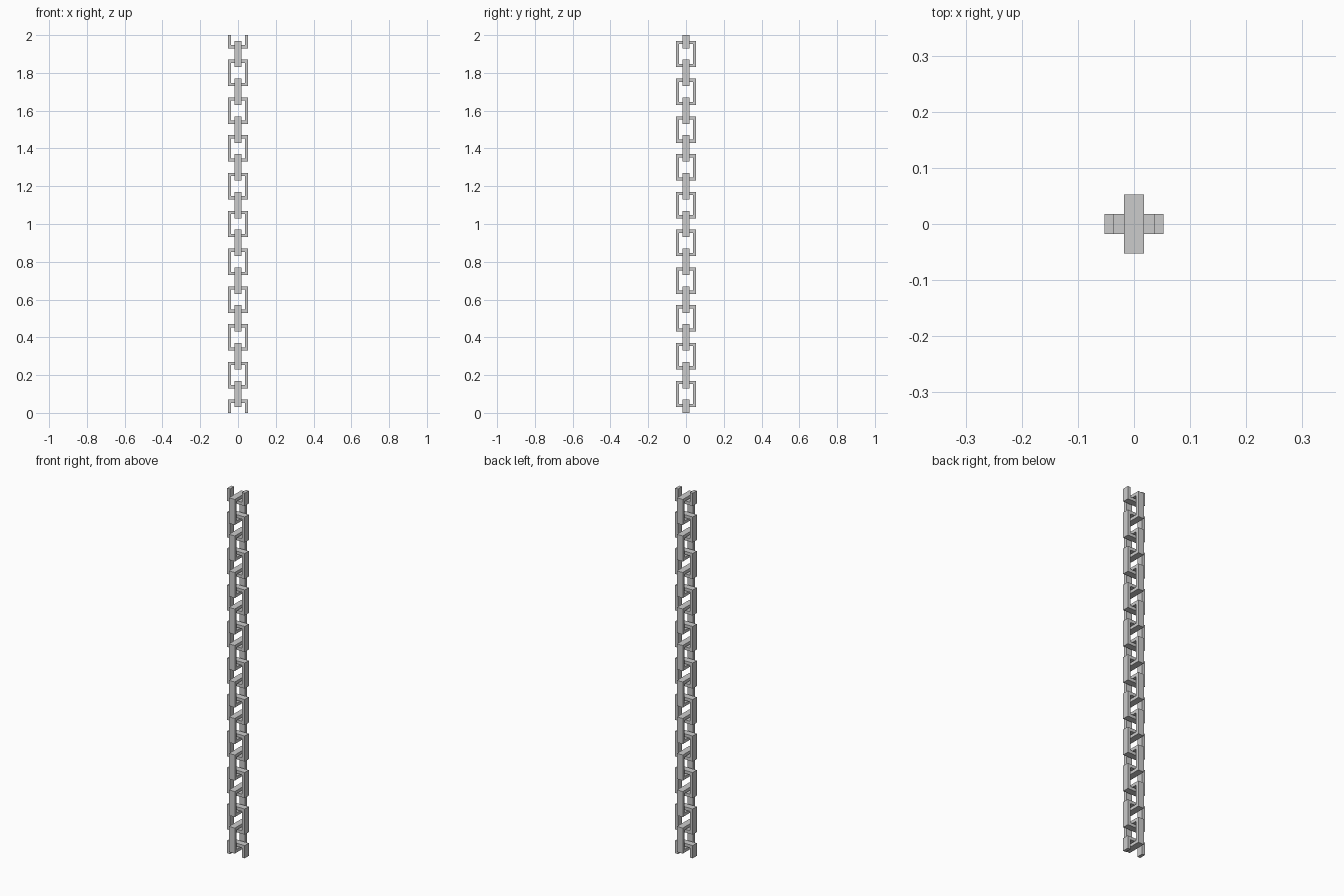
import bpy, bmesh
from mathutils import Matrix
from math import radians

if "Cube" in bpy.data.objects:
    bpy.data.objects.remove(bpy.data.objects["Cube"])

HALF_W, HALF_H, HALF_D, T = 0.053, 0.07, 0.0175, 0.017


def make_link(name, z, turned, cut=0):
    """Rectangular band link; cut=1 keeps only above z, cut=-1 only below."""
    bm = bmesh.new()
    rings = []
    for y in (-HALF_D, HALF_D):
        for w, h in ((HALF_W, HALF_H), (HALF_W - T, HALF_H - T)):
            rings.append([bm.verts.new((sx * w, y, sz * h))
                          for sx, sz in ((-1, -1), (1, -1), (1, 1), (-1, 1))])
    fo, fi, bo, bi = rings
    for a, b in ((fo, fi), (fi, bi), (bi, bo), (bo, fo)):
        for i in range(4):
            j = (i + 1) % 4
            bm.faces.new((a[i], a[j], b[j], b[i]))
    # End links are sliced flat through the middle
    if cut:
        bmesh.ops.bisect_plane(bm, geom=bm.verts[:] + bm.edges[:] + bm.faces[:],
                               plane_co=(0, 0, 0), plane_no=(0, 0, -cut),
                               clear_outer=True)
        bmesh.ops.holes_fill(bm, edges=[e for e in bm.edges if e.is_boundary], sides=4)
    bmesh.ops.recalc_face_normals(bm, faces=bm.faces[:])
    if turned:
        bm.transform(Matrix.Rotation(radians(90), 4, 'Z'))
    mesh = bpy.data.meshes.new(name)
    bm.to_mesh(mesh)
    bm.free()
    obj = bpy.data.objects.new(name, mesh)
    obj.location.z = z
    bpy.context.collection.objects.link(obj)


# Alternating links, with half links at both ends
for i in range(21):
    cut = 1 if i == 0 else -1 if i == 20 else 0
    make_link(f"chain_link_{i:02d}", i * 0.1, i % 2 == 1, cut)
